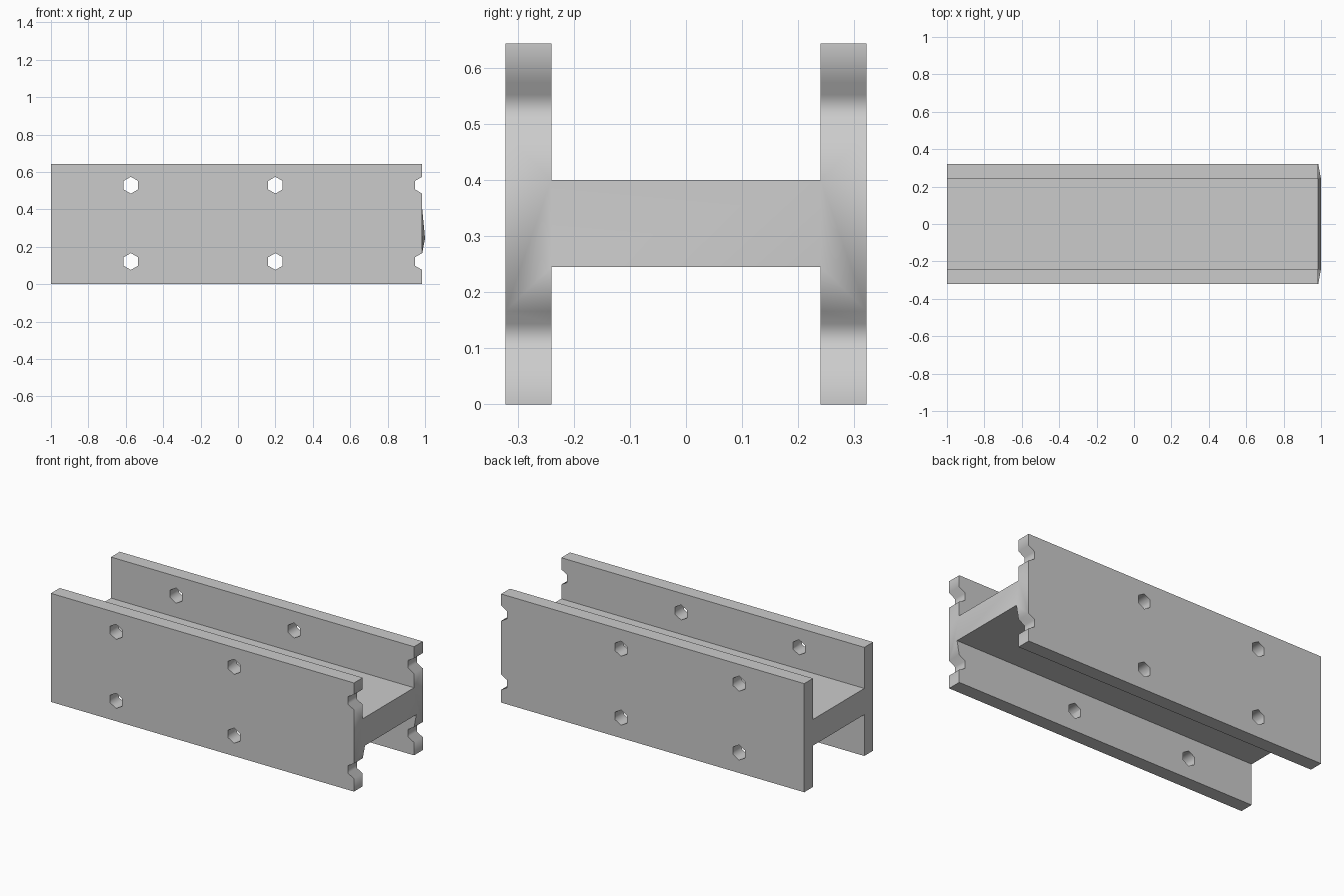
import bpy, bmesh
from math import pi, radians
from mathutils import Matrix, Vector

cube = bpy.data.objects.get("Cube")
if cube:
    bpy.data.objects.remove(cube, do_unlink=True)

X0, X1 = -1.0, 0.985            # beam ends
Y_IN, Y_OUT = 0.24, 0.322       # flange faces
WEB_LOW, WEB_HIGH, TOP = 0.245, 0.4, 0.643


def make_object(name, bm):
    bmesh.ops.recalc_face_normals(bm, faces=bm.faces[:])
    mesh = bpy.data.meshes.new(name)
    bm.to_mesh(mesh)
    bm.free()
    obj = bpy.data.objects.new(name, mesh)
    bpy.context.collection.objects.link(obj)
    return obj


# H-shaped beam: half profile mirrored, then extruded along x
half = [(Y_OUT, 0), (Y_OUT, TOP), (Y_IN, TOP), (Y_IN, WEB_HIGH)]
lower = [(Y_IN, WEB_LOW), (Y_IN, 0)]
profile = half + [(-y, z) for y, z in reversed(half)] + [(-y, z) for y, z in reversed(lower)] + lower
bm = bmesh.new()
face = bm.faces.new([bm.verts.new((X0, y, z)) for y, z in profile])
ext = bmesh.ops.extrude_face_region(bm, geom=[face], use_keep_orig=True)
bmesh.ops.translate(bm, vec=(X1 - X0, 0, 0),
                    verts=[v for v in ext["geom"] if isinstance(v, bmesh.types.BMVert)])
beam = make_object("h_beam", bm)

# Hexagonal bolt holes, the last column cut in half by the beam end
bm = bmesh.new()
for x in (-0.573, 0.2, X1):
    for z in (0.121, 0.529):
        bmesh.ops.create_cone(bm, cap_ends=True, segments=6, radius1=0.045, radius2=0.045, depth=1,
                              matrix=Matrix.Translation((x, 0, z)) @ Matrix.Rotation(pi / 2, 4, "X"))
cutter = make_object("hole_cutter", bm)
cutter.hide_render = True

mod = beam.modifiers.new("holes", "BOOLEAN")
mod.operation, mod.solver, mod.object = "DIFFERENCE", "EXACT", cutter
graph = bpy.context.evaluated_depsgraph_get()
cut_mesh = bpy.data.meshes.new_from_object(beam.evaluated_get(graph))
beam.modifiers.clear()
beam.data = cut_mesh
bpy.data.objects.remove(cutter, do_unlink=True)

# Slightly bulged end: triangulate it and pull out the lower web corners
bm = bmesh.new()
bm.from_mesh(cut_mesh)
end = [f for f in bm.faces if all(v.co.x > X1 - 0.001 for v in f.verts)]
bmesh.ops.triangulate(bm, faces=end)
for v in bm.verts:
    if v.co.x > X1 - 0.001 and abs(v.co.z - WEB_LOW) < 0.001:
        v.co.x = 1.0
bm.to_mesh(cut_mesh)
bm.free()

# Plain grey material
mat = bpy.data.materials.new("plain grey")
mat.use_nodes = True
grey = (0.6, 0.6, 0.6, 1)
mat.diffuse_color = grey
mat.node_tree.nodes["Principled BSDF"].inputs["Base Color"].default_value = grey
cut_mesh.materials.clear()
cut_mesh.materials.append(mat)

# Rounded shading inside the holes, crisp beam edges
bpy.ops.object.select_all(action="DESELECT")
beam.select_set(True)
bpy.context.view_layer.objects.active = beam
bpy.ops.object.shade_smooth_by_angle(angle=radians(65))
